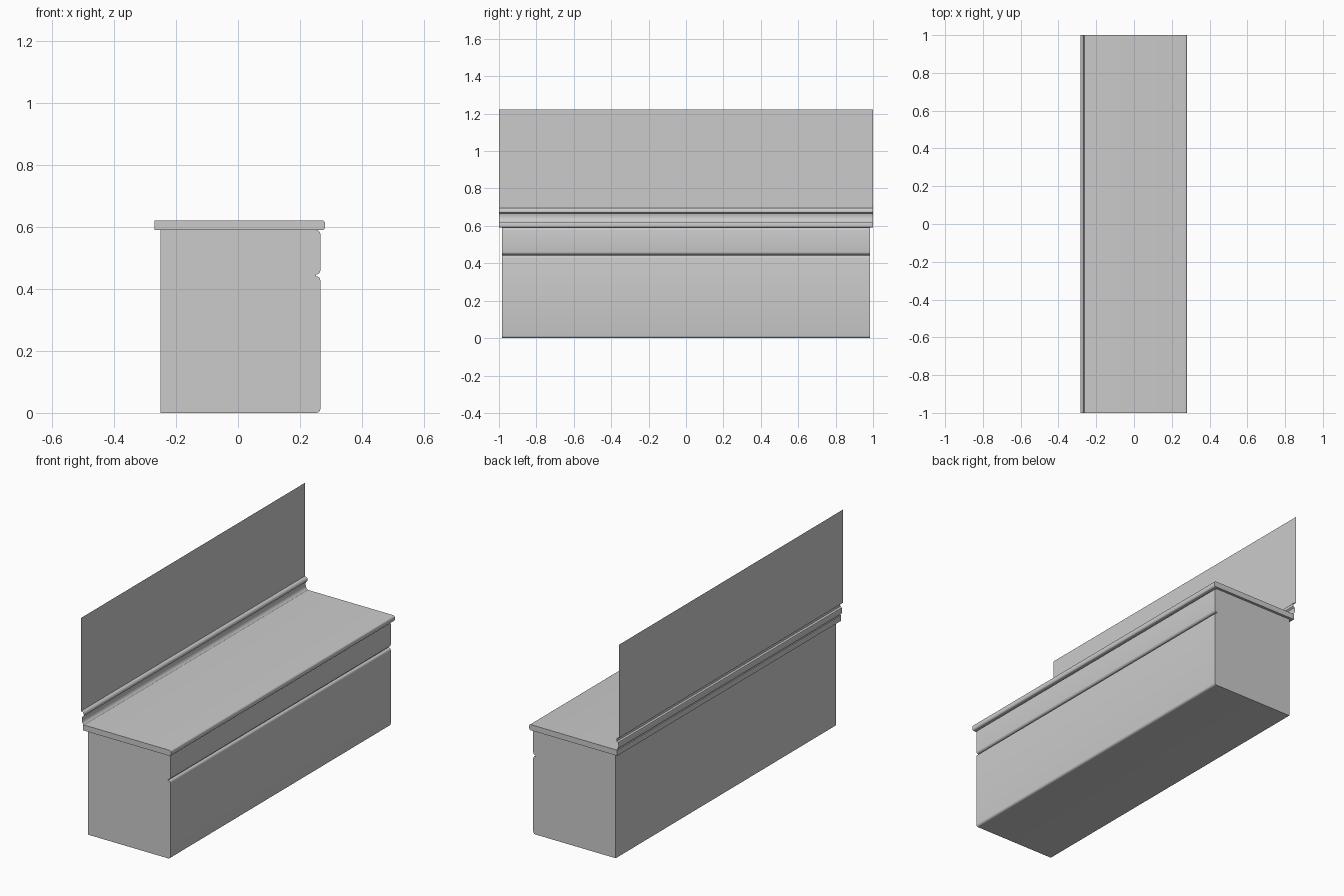
import bpy, bmesh, math

if "Cube" in bpy.data.objects:
    bpy.data.objects.remove(bpy.data.objects["Cube"])


def corner(cx, cz, r, a0, a1, steps=4):
    """Arc points of a rounded corner in the x-z plane."""
    return [(cx + r * math.cos(math.radians(a0 + (a1 - a0) * i / steps)),
             cz + r * math.sin(math.radians(a0 + (a1 - a0) * i / steps)))
            for i in range(steps + 1)]


def extrude_profile(name, points, half_length, closed=True):
    """Sweep an x-z profile along y; closed profiles get end caps."""
    bm = bmesh.new()
    ends = [[bm.verts.new((x, y, z)) for x, z in points]
            for y in (-half_length, half_length)]
    n = len(points)
    for i in range(n if closed else n - 1):
        j = (i + 1) % n
        bm.faces.new((ends[0][i], ends[0][j], ends[1][j], ends[1][i]))
    if closed:
        bm.faces.new(ends[0])
        bm.faces.new(ends[1])
        bmesh.ops.recalc_face_normals(bm, faces=bm.faces)
    mesh = bpy.data.meshes.new(name)
    bm.to_mesh(mesh)
    bm.free()
    obj = bpy.data.objects.new(name, mesh)
    bpy.context.collection.objects.link(obj)
    bpy.ops.object.select_all(action='DESELECT')
    obj.select_set(True)
    bpy.context.view_layer.objects.active = obj
    bpy.ops.object.shade_smooth_by_angle(angle=math.radians(35))
    return obj


# Cabinet body: door and drawer fronts with rounded edges and a groove between
r, front = 0.013, 0.266
body = [(-0.25, 0.59), (-0.25, 0)]
for low, high in ((0, 0.441), (0.447, 0.59)):
    body += [(0.252, low)] if low else []
    body += corner(front - r, low + r, r, -90, 0)
    body += corner(front - r, high - r, r, 0, 90)
    body += [(0.252, high)] if high < 0.5 else []
extrude_profile("cabinet_body", body, 0.985)

# Countertop with a rounded front edge
r, front = 0.010, 0.281
top = [(-0.27, 0.622), (-0.27, 0.59)]
top += corner(front - r, 0.59 + r, r, -90, 0)
top += corner(front - r, 0.622 - r, r, 0, 90)
extrude_profile("countertop", top, 1.0)

# Backsplash: thin open sheet ending in a curved moulding on the countertop
splash = [(-0.262, 0.622), (-0.271, 0.628), (-0.276, 0.638), (-0.277, 0.655),
          (-0.274, 0.665), (-0.266, 0.671), (-0.264, 0.679), (-0.266, 0.687),
          (-0.272, 0.693), (-0.282, 0.695), (-0.282, 1.222)]
extrude_profile("backsplash", splash, 1.0, closed=False)
